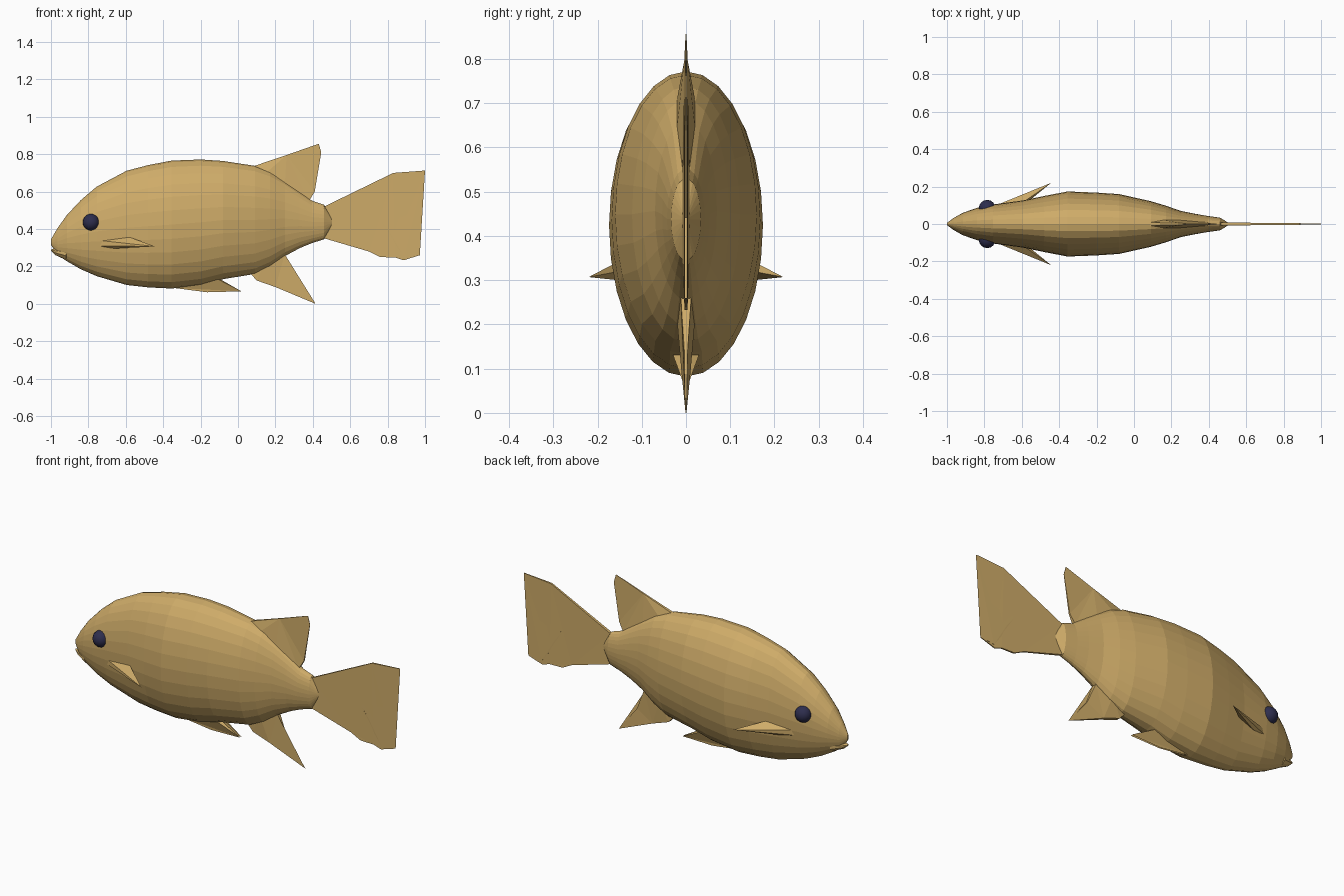
import bpy, bmesh, math
from mathutils import Matrix

if "Cube" in bpy.data.objects:
    bpy.data.objects.remove(bpy.data.objects["Cube"])


def material(name, rgb):
    m = bpy.data.materials.new(name)
    m.diffuse_color = (*rgb, 1)
    m.use_nodes = True
    m.node_tree.nodes["Principled BSDF"].inputs["Base Color"].default_value = m.diffuse_color
    return m


GOLD = material("golden_scales", (0.62, 0.41, 0.14))
DARK = material("dark_eye", (0.027, 0.027, 0.075))


def finish(name, bm, mat):
    bmesh.ops.recalc_face_normals(bm, faces=bm.faces)
    mesh = bpy.data.meshes.new(name)
    bm.to_mesh(mesh)
    bm.free()
    mesh.materials.append(mat)
    ob = bpy.data.objects.new(name, mesh)
    bpy.context.collection.objects.link(ob)
    return ob


def loft(name, stations, tail, sides):
    """Elliptical rings (x, low, high, half width) closed by a tail point."""
    bm = bmesh.new()
    rings = []
    for x, lo, hi, w in stations:
        c, h = (lo + hi) / 2, (hi - lo) / 2
        rings.append([bm.verts.new((x, w * math.sin(a), c + h * math.cos(a)))
                      for a in (2 * math.pi * i / sides for i in range(sides))])
    for r, s in zip(rings, rings[1:]):
        for i in range(sides):
            j = (i + 1) % sides
            bm.faces.new((r[i], r[j], s[j], s[i]))
    bm.faces.new(rings[0])
    end = bm.verts.new(tail)
    for i in range(sides):
        bm.faces.new((rings[-1][i], rings[-1][(i + 1) % sides], end))
    return finish(name, bm, GOLD)


def fin(name, outline):
    """Thin blade in the centre plane; outline points are (x, z, half thickness)."""
    bm = bmesh.new()
    a = [bm.verts.new((x, -t, z)) for x, z, t in outline]
    b = [bm.verts.new((x, t, z)) for x, z, t in outline]
    bm.faces.new(a)
    bm.faces.new(b[::-1])
    for i in range(len(a)):
        j = (i + 1) % len(a)
        bm.faces.new((a[i], b[i], b[j], a[j]))
    bmesh.ops.triangulate(bm, faces=[f for f in bm.faces if len(f.verts) > 4])
    return finish(name, bm, GOLD)


def spike(name, base, tip, side):
    """Solid fin from a base polygon to a tip, mirrored by side."""
    bm = bmesh.new()
    vs = [bm.verts.new((x, y * side, z)) for x, y, z in base]
    t = bm.verts.new((tip[0], tip[1] * side, tip[2]))
    bm.faces.new(vs)
    for i in range(len(vs)):
        bm.faces.new((vs[i], vs[(i + 1) % len(vs)], t))
    return finish(name, bm, GOLD)


# Body
loft("body", [
    (-1.0, 0.315, 0.345, 0.006), (-0.965, 0.262, 0.405, 0.032),
    (-0.915, 0.228, 0.475, 0.06), (-0.84, 0.185, 0.555, 0.086),
    (-0.755, 0.148, 0.627, 0.104), (-0.595, 0.101, 0.712, 0.126),
    (-0.48, 0.088, 0.742, 0.15), (-0.355, 0.082, 0.766, 0.174),
    (-0.2, 0.1, 0.772, 0.168), (-0.08, 0.132, 0.764, 0.16),
    (0.09, 0.16, 0.738, 0.122), (0.17, 0.198, 0.708, 0.098),
    (0.25, 0.255, 0.658, 0.07), (0.33, 0.298, 0.6, 0.054),
    (0.395, 0.325, 0.552, 0.043), (0.46, 0.345, 0.53, 0.034)],
    (0.515, 0, 0.437), 28)

# Lower lip
loft("lower_lip", [(-1.0, 0.283, 0.291, 0.006), (-0.975, 0.26, 0.296, 0.022),
                   (-0.92, 0.235, 0.3, 0.045)], (-0.88, 0, 0.27), 10)

# Centre fins
fin("dorsal_fin", [(0.08, 0.735, 0.008), (0.26, 0.796, 0.004), (0.432, 0.856, 0.001),
                   (0.445, 0.81, 0.001), (0.41, 0.6, 0.004), (0.38, 0.55, 0.01),
                   (0.25, 0.63, 0.022), (0.15, 0.7, 0.022)])
fin("tail_fin", [(0.46, 0.52, 0.008), (0.83, 0.70, 0.005), (1.0, 0.713, 0.002),
                 (0.765, 0.442, 0.005), (0.81, 0.385, 0.005), (0.845, 0.31, 0.004),
                 (0.89, 0.25, 0.004), (0.972, 0.26, 0.002), (0.885, 0.233, 0.003),
                 (0.84, 0.248, 0.004), (0.76, 0.25, 0.005), (0.70, 0.28, 0.005),
                 (0.455, 0.352, 0.008)])
fin("anal_fin", [(0.05, 0.18, 0.01), (0.1, 0.125, 0.012), (0.2, 0.09, 0.01),
                 (0.415, 0.0, 0.001), (0.3, 0.145, 0.004), (0.25, 0.265, 0.012),
                 (0.15, 0.23, 0.022)])

for side, label in ((-1, "right"), (1, "left")):
    # Pectoral fins
    spike("pectoral_fin_" + label,
          [(-0.75, 0.095, 0.34), (-0.595, 0.115, 0.362), (-0.56, 0.125, 0.325),
           (-0.66, 0.115, 0.296), (-0.75, 0.095, 0.31)], (-0.443, 0.22, 0.307), side)
    # Pelvic fins
    spike("pelvic_fin_" + label,
          [(-0.35, 0.005, 0.086), (-0.12, 0.032, 0.138), (-0.1, 0.008, 0.135),
           (-0.165, 0.004, 0.062)], (0.018, 0.006, 0.067), side)
    # Eyes
    bm = bmesh.new()
    bmesh.ops.create_uvsphere(bm, u_segments=16, v_segments=10, radius=0.045)
    bm.transform(Matrix.Translation((-0.785, 0.084 * side, 0.436)))
    eye = finish("eye_" + label, bm, DARK)
    for p in eye.data.polygons:
        p.use_smooth = True
